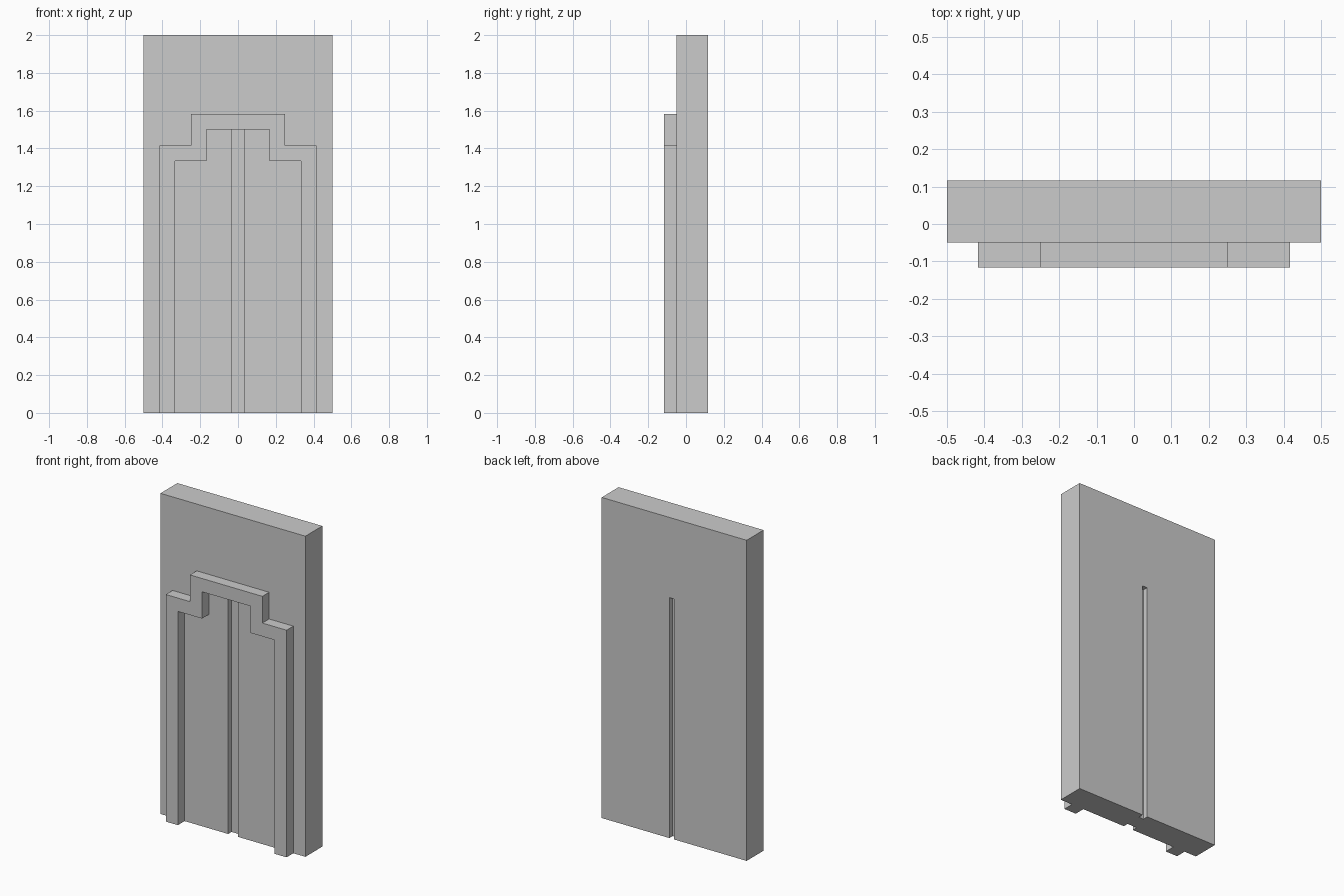
import bpy, bmesh

if "Cube" in bpy.data.objects:
    bpy.data.objects.remove(bpy.data.objects["Cube"])

U = 1 / 30                      # base unit all sizes snap to
WALL_FRONT, BACK = -1.5 * U, 3.5 * U
FRAME_FRONT = -3.5 * U
DOOR_TOP = 1.5


def extrude_profile(name, points, y0, y1):
    """Solid from an x/z outline, extruded from y0 to y1."""
    bm = bmesh.new()
    face = bm.faces.new([bm.verts.new((x, y0, z)) for x, z in points])
    ext = bmesh.ops.extrude_face_region(bm, geom=[face])
    verts = [g for g in ext["geom"] if isinstance(g, bmesh.types.BMVert)]
    bmesh.ops.translate(bm, verts=verts, vec=(0, y1 - y0, 0))
    bmesh.ops.recalc_face_normals(bm, faces=bm.faces)
    mesh = bpy.data.meshes.new(name)
    bm.to_mesh(mesh)
    bm.free()
    obj = bpy.data.objects.new(name, mesh)
    bpy.context.collection.objects.link(obj)
    return obj


def rect(x0, x1, z0, z1):
    return [(x0, z0), (x1, z0), (x1, z1), (x0, z1)]


def cut(target, cutter):
    """Subtract the cutter, apply it and remove it."""
    cutter.hide_render = True
    mod = target.modifiers.new("groove", 'BOOLEAN')
    mod.operation, mod.solver, mod.object = 'DIFFERENCE', 'EXACT', cutter
    bpy.context.view_layer.objects.active = target
    bpy.ops.object.modifier_apply(modifier=mod.name)
    bpy.data.objects.remove(cutter)


# Wall slab with the doors flush in it
wall = extrude_profile("door_wall", rect(-0.5, 0.5, 0, 2), WALL_FRONT, BACK)

# Wide groove between the doors at the front, half-width groove at the back
cut(wall, extrude_profile("front_groove", rect(-U, U, -0.1, DOOR_TOP),
                          WALL_FRONT - 0.1, WALL_FRONT + U))
cut(wall, extrude_profile("back_groove", rect(0, U, -0.1, DOOR_TOP),
                          BACK - U, BACK + 0.1))

# Raised stepped frame around the doorway: right half outline, then mirrored
outer = [(12.5 * U, 0), (12.5 * U, 42.5 * U), (7.5 * U, 42.5 * U), (7.5 * U, 47.5 * U)]
inner = [(10 * U, 0), (10 * U, 40 * U), (5 * U, 40 * U), (5 * U, DOOR_TOP)]
mirror = lambda pts: [(-x, z) for x, z in reversed(pts)]
outline = outer + mirror(outer) + [(-x, z) for x, z in inner] + inner[::-1]
extrude_profile("door_frame", outline, FRAME_FRONT, WALL_FRONT)
